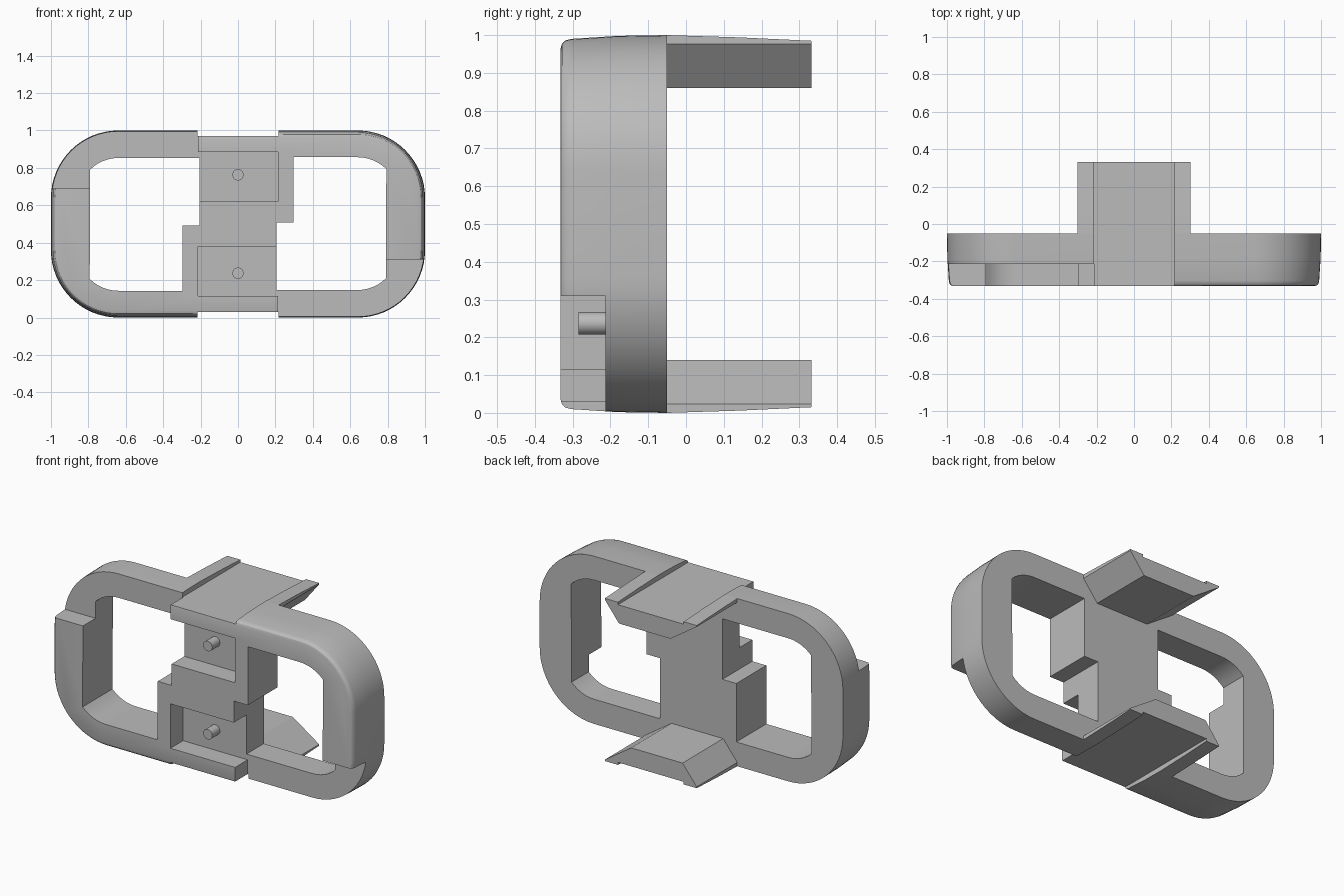
import bpy, bmesh, math

if "Cube" in bpy.data.objects:
    bpy.data.objects.remove(bpy.data.objects["Cube"])

grey = bpy.data.materials.new("light_grey")
grey.diffuse_color = (0.5, 0.5, 0.5, 1)
grey.use_nodes = True
grey.node_tree.nodes["Principled BSDF"].inputs["Base Color"].default_value = grey.diffuse_color


def turn(pts):
    # half turn about the depth axis through the middle
    return [(-x, 1 - z) for x, z in pts]


def loft(name, sections):
    # closed solid through matching (y, outline) sections
    bm = bmesh.new()
    rings = [[bm.verts.new((x, y, z)) for x, z in pts] for y, pts in sections]
    n = len(rings[0])
    for a, b in zip(rings, rings[1:]):
        for i in range(n):
            j = (i + 1) % n
            bm.faces.new((a[i], a[j], b[j], b[i]))
    bm.faces.new(rings[0][::-1])
    bm.faces.new(rings[-1])
    bmesh.ops.recalc_face_normals(bm, faces=bm.faces)
    me = bpy.data.meshes.new(name)
    bm.to_mesh(me)
    bm.free()
    me.materials.append(grey)
    ob = bpy.data.objects.new(name, me)
    bpy.context.collection.objects.link(ob)
    return ob


def arc(cx, cz, r, a0, a1, n=10):
    return [(cx + r * math.cos(math.radians(a0 + (a1 - a0) * i / n)),
             cz + r * math.sin(math.radians(a0 + (a1 - a0) * i / n))) for i in range(n + 1)]


def rect(x0, x1, z0, z1):
    return [(x0, z0), (x1, z0), (x1, z1), (x0, z1)]


def outline(inset):
    # rounded body outline
    r = 0.36 - inset
    pts = []
    for cx, cz, a in ((.64, .64, 0), (-.64, .64, 90), (-.64, .36, 180), (.64, .36, 270)):
        pts += arc(cx, cz, r, a, a + 90, 16)
    return pts


def smooth(ob, angle=30):
    bpy.ops.object.select_all(action='DESELECT')
    ob.select_set(True)
    bpy.context.view_layer.objects.active = ob
    bpy.ops.object.shade_smooth_by_angle(angle=math.radians(angle))


# body with slight draft and a rounded front rim
body = loft("frame_body", [(-.05, outline(0)), (-.18, outline(.002)), (-.303, outline(.01)),
                           (-.319, outline(.014)), (-.328, outline(.022)), (-.332, outline(.035))])

# cutters: window, channel, quarter recess and pin pocket, each used twice
half = math.degrees(math.acos(.153 / .217))
window = ([(.205, .147)] + arc(.64, .36, .213, 270, 360 - half, 6)
          + arc(.64, .64, .217, half, 90, 6) + [(.297, .857), (.297, .508), (.205, .508)])
cuts = [(window, -.5, .1),
        (rect(-.217, .217, .97, 1.2), -.5, .1),
        (rect(-1.2, -.213, .69, 1.2), -.5, -.213),
        (rect(-.25, .213, .62, .885), -.5, -.213)]
for pts, y0, y1 in cuts:
    for p in (pts, turn(pts)):
        cutter = loft("cutter", [(y0, p), (y1, p)])
        cutter.hide_render = True
        mod = body.modifiers.new("cut", 'BOOLEAN')
        mod.operation = 'DIFFERENCE'
        mod.solver = 'EXACT'
        mod.object = cutter
        bpy.context.view_layer.objects.active = body
        bpy.ops.object.modifier_apply(modifier=mod.name)
        bpy.data.objects.remove(cutter)
smooth(body)


# rear arms: dovetail section with a shallow channel on the outer side
def arm(top):
    return [(-.303, top), (-.217, top), (-.217, .97), (.217, .97), (.217, top), (.303, top),
            (.303, .977), (.21, .86), (-.13, .86), (-.303, .977)]


arm_sections = [(-.05, arm(1.0)), (.14, arm(.994)), (.332, arm(.985))]
smooth(loft("upper_arm", arm_sections), 20)
smooth(loft("lower_arm", [(y, turn(p)) for y, p in arm_sections]), 20)

# locating pins
pin = arc(0, .763, .03, 0, 345, 23)
smooth(loft("upper_pin", [(-.21, pin), (-.285, pin)]))
smooth(loft("lower_pin", [(-.21, turn(pin)), (-.285, turn(pin))]))
